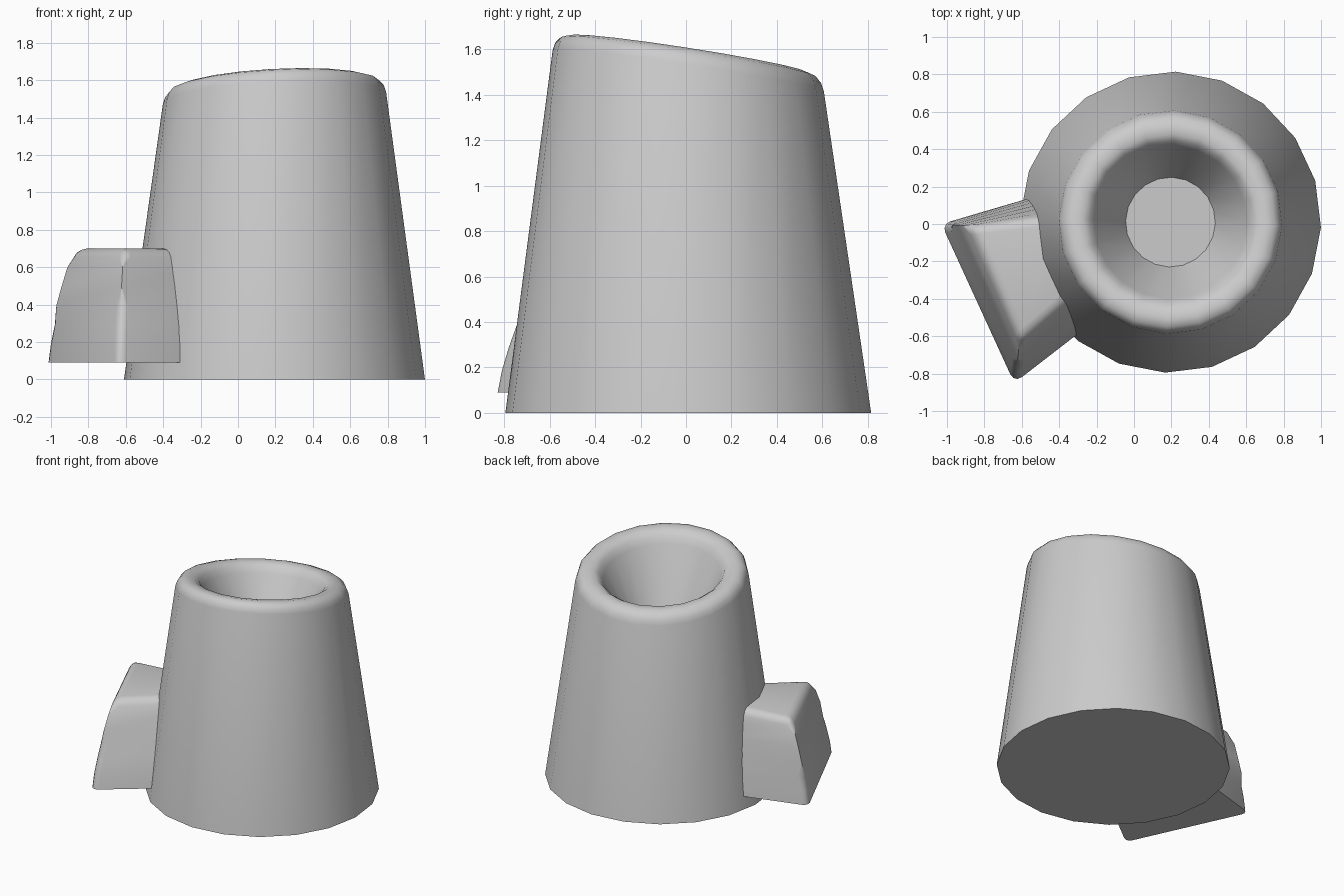
import bpy, bmesh, math
from mathutils import Vector

old = bpy.data.objects.get("Cube")
if old:
    bpy.data.objects.remove(old, do_unlink=True)

grey = bpy.data.materials.new("plain_grey")
grey.use_nodes = True
colour = (0.6, 0.6, 0.6, 1)
grey.diffuse_color = colour
grey.node_tree.nodes["Principled BSDF"].inputs["Base Color"].default_value = colour


def finish(name, bm):
    """Turn a bmesh into a smooth-shaded object with sharp creases."""
    bmesh.ops.recalc_face_normals(bm, faces=bm.faces)
    mesh = bpy.data.meshes.new(name)
    bm.to_mesh(mesh)
    bm.free()
    mesh.materials.append(grey)
    obj = bpy.data.objects.new(name, mesh)
    bpy.context.collection.objects.link(obj)
    bpy.ops.object.select_all(action='DESELECT')
    obj.select_set(True)
    bpy.context.view_layer.objects.active = obj
    bpy.ops.object.shade_smooth_by_angle(angle=math.radians(42))
    return obj


def loft(bm, rings):
    """Skin a stack of point rings and cap both ends."""
    rows = [[bm.verts.new(p) for p in ring] for ring in rings]
    for a, b in zip(rows, rows[1:]):
        for i in range(len(a)):
            j = (i + 1) % len(a)
            bm.faces.new((a[i], a[j], b[j], b[i]))
    bm.faces.new(rows[0])
    bm.faces.new(rows[-1])
    return rows


# Tapered body with a slanted rounded rim and a funnel-shaped hollow
SIDES = 20
CENTRE = Vector((0.195, 0.01, 0))
RIM = 1.58


def ring(radius, z, slant):
    points = []
    for i in range(SIDES):
        a = math.tau * i / SIDES - math.radians(2)
        x, y = radius * math.cos(a), radius * math.sin(a)
        points.append(CENTRE + Vector((x, y, z + slant * (0.05 * x - 0.155 * y))))
    return points


lip = [(0.597, -0.075), (0.585, -0.04), (0.56, -0.012), (0.52, 0),
       (0.47, -0.005), (0.435, -0.03), (0.41, -0.075)]
bm = bmesh.new()
loft(bm, [ring(0.805, 0, 0)]
     + [ring(r, RIM + dz, 1) for r, dz in lip]
     + [ring(0.24, 1.17, 0)])
finish("body", bm)

# Side block: curved taper upward, buried in the body at its inner end
# Corner order: inner back, outer back, outer front, inner front
low = [(-0.45, 0.17), (-1.03, 0.0), (-0.64, -0.85), (-0.2, -0.51)]
high = [(-0.45, 0.04), (-0.88, -0.01), (-0.61, -0.63), (-0.25, -0.32)]
Z0, Z1, STEPS = 0.09, 0.70, 6
sections = []
for s in range(STEPS + 1):
    t = s / STEPS
    f = t ** 1.35
    sections.append([Vector((*Vector(a).lerp(Vector(b), f), Z0 + t * (Z1 - Z0)))
                     for a, b in zip(low, high)])
bm = bmesh.new()
rows = loft(bm, sections)

# Round the two outer upright edges and the exposed top edges
edges = [bm.edges.get((a[k], b[k])) for a, b in zip(rows, rows[1:]) for k in (1, 2)]
edges += [bm.edges.get((rows[-1][k], rows[-1][k + 1])) for k in range(3)]
bmesh.ops.bevel(bm, geom=edges, offset=0.05, segments=3, profile=0.5,
                affect='EDGES', clamp_overlap=True)
finish("side_block", bm)
